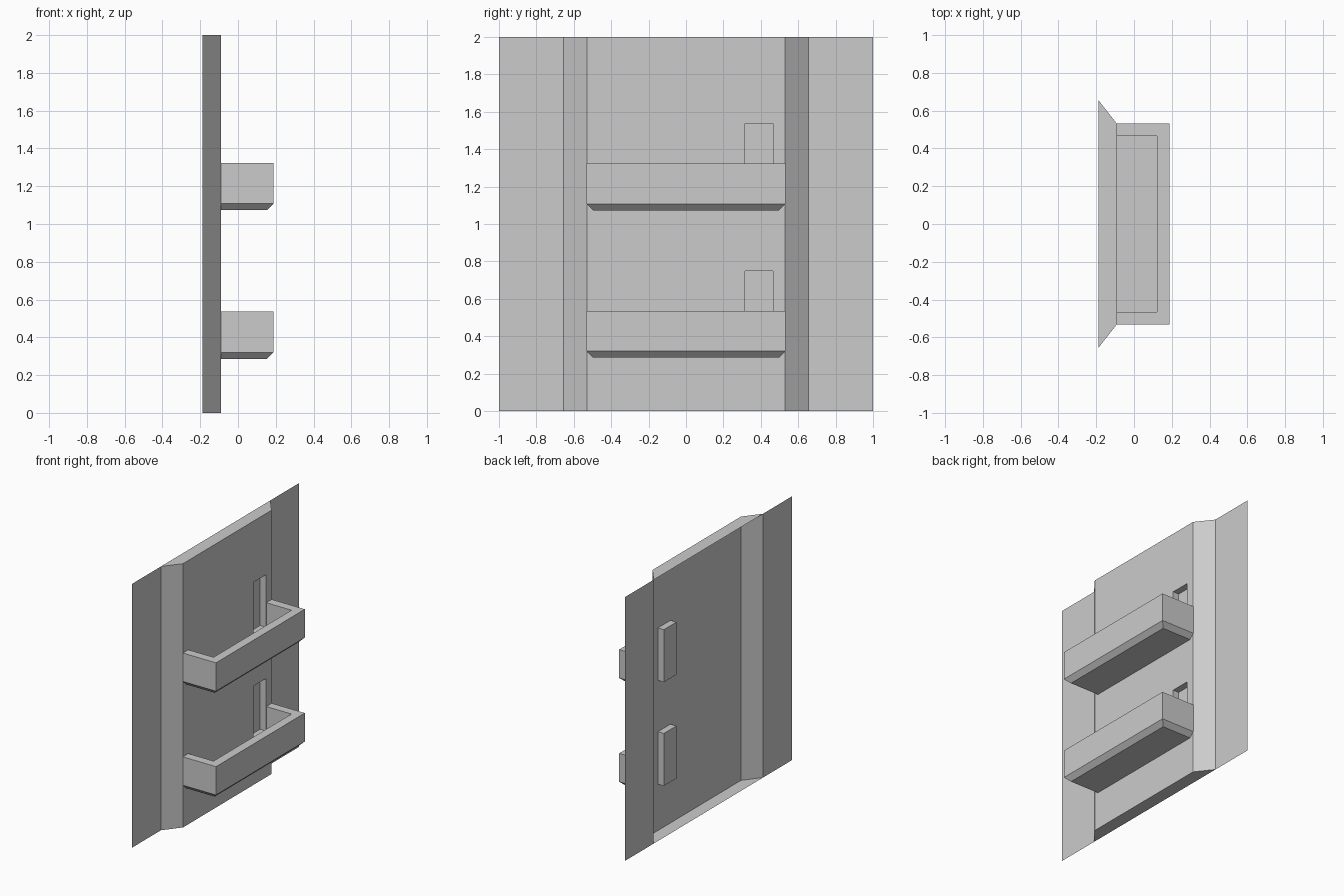
import bpy
import bmesh

if "Cube" in bpy.data.objects:
    bpy.data.objects.remove(bpy.data.objects["Cube"])

TRAY_Z = (0.286, 1.073)          # underside height of each tray
FLOOR, NICHE_TOP = 0.065, 0.463  # heights above the tray underside
X_BACK, X_WALL = -0.188, -0.09


def finish(name, bm):
    mesh = bpy.data.meshes.new(name)
    bm.to_mesh(mesh)
    bm.free()
    obj = bpy.data.objects.new(name, mesh)
    bpy.context.collection.objects.link(obj)
    return obj


# Wall panel: folded sheet with a raised centre and two pushed-in niches
def wall_panel():
    bm = bmesh.new()
    profile = [(X_BACK, -1), (X_BACK, -0.655), (X_WALL, -0.53), (X_WALL, 0.315),
               (X_WALL, 0.465), (X_WALL, 0.53), (X_BACK, 0.655), (X_BACK, 1)]
    levels = [0]
    for z in TRAY_Z:
        levels += [z + FLOOR, z + NICHE_TOP]
    levels.append(2)
    rows = [[bm.verts.new((x, y, z)) for x, y in profile] for z in levels]
    niches = []
    for j in range(len(rows) - 1):
        for i in range(len(profile) - 1):
            f = bm.faces.new((rows[j][i], rows[j][i + 1],
                              rows[j + 1][i + 1], rows[j + 1][i]))
            if i == 3 and j in (1, 3):
                niches.append(f)
    # top and bottom caps of the raised centre (its back stays open)
    bm.faces.new(rows[-1][1:7])
    bm.faces.new(rows[0][1:7][::-1])
    pushed = bmesh.ops.extrude_discrete_faces(bm, faces=niches)["faces"]
    verts = {v for f in pushed for v in f.verts}
    bmesh.ops.translate(bm, verts=list(verts), vec=(-0.05, 0, 0))
    return finish("wall_panel", bm)


# Tray: nested loops from chamfered underside, over the rim, to the floor
def tray(name, z):
    bm = bmesh.new()
    sections = [(0.153, 0.497, 0), (0.188, 0.532, 0.035), (0.188, 0.532, 0.25),
                (0.122, 0.467, 0.25), (0.122, 0.467, FLOOR)]
    loops = [[bm.verts.new(p) for p in ((X_WALL, -w, z + h), (x, -w, z + h),
                                        (x, w, z + h), (X_WALL, w, z + h))]
             for x, w, h in sections]
    for a, b in zip(loops, loops[1:]):
        for i in range(3):
            bm.faces.new((a[i], a[i + 1], b[i + 1], b[i]))
    bm.faces.new(loops[0][::-1])
    bm.faces.new(loops[-1])
    return finish(name, bm)


wall_panel()
for label, height in zip(("lower_tray", "upper_tray"), TRAY_Z):
    tray(label, height)
